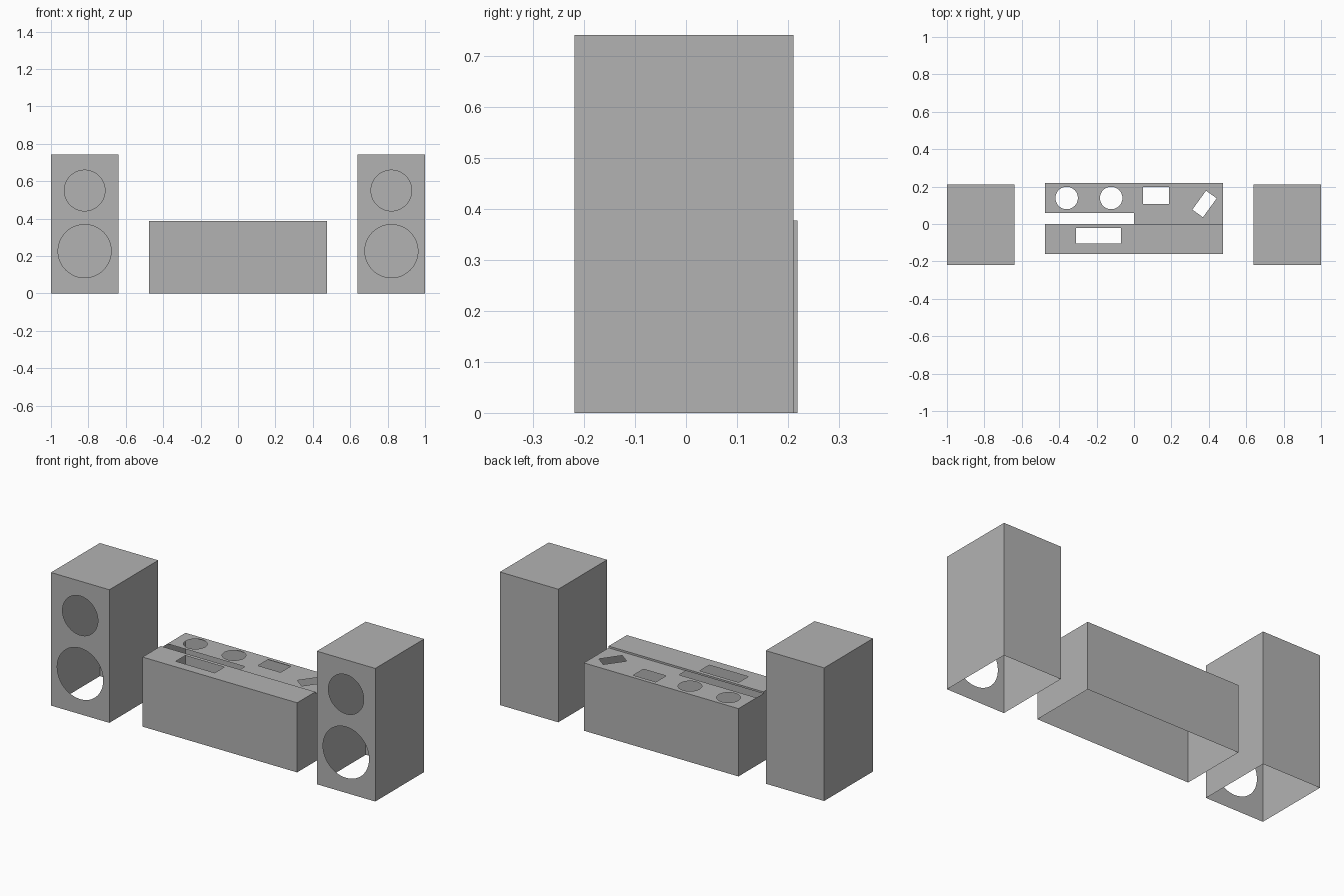
import bpy, bmesh, math
from mathutils import Vector

cube = bpy.data.objects.get("Cube")
if cube:
    bpy.data.objects.remove(cube, do_unlink=True)

GREY = (0.45, 0.45, 0.45, 1)
grey = bpy.data.materials.new("plain_grey")
grey.use_nodes = True
grey.diffuse_color = GREY
grey.node_tree.nodes["Principled BSDF"].inputs["Base Color"].default_value = GREY


def rect(a0, a1, b0, b1):
    return [(a0, b0), (a1, b0), (a1, b1), (a0, b1)]


def tilted_rect(a, b, width, height, angle):
    c, s = math.cos(angle), math.sin(angle)
    return [(a + c * u - s * v, b + s * u + c * v)
            for u, v in rect(-width / 2, width / 2, -height / 2, height / 2)]


def circle(a, b, r, n=48):
    return [(a + r * math.cos(math.tau * i / n), b + r * math.sin(math.tau * i / n))
            for i in range(n)]


def panel(bm, axis, offset, side, outline, *holes):
    """Thin flat sheet across one axis, with cut-out holes, facing side (+1 or -1)."""
    normal = Vector([side if i == axis else 0 for i in range(3)])
    edges = []
    for loop in (outline, *holes):
        verts = []
        for p in loop:
            co = list(p)
            co.insert(axis, offset)
            verts.append(bm.verts.new(co))
        edges += [bm.edges.new((verts[i - 1], verts[i])) for i in range(len(verts))]
    if holes:
        result = bmesh.ops.triangle_fill(bm, use_beauty=True, edges=edges, normal=normal)
        faces = [f for f in result["geom"] if isinstance(f, bmesh.types.BMFace)]
    else:
        faces = [bm.faces.new(verts)]
    for f in faces:
        f.normal_update()
        if f.normal.dot(normal) < 0:
            f.normal_flip()


def finish(bm, name):
    bmesh.ops.remove_doubles(bm, verts=bm.verts, dist=0.0005)
    mesh = bpy.data.meshes.new(name)
    bm.to_mesh(mesh)
    bm.free()
    mesh.materials.append(grey)
    bpy.context.collection.objects.link(bpy.data.objects.new(name, mesh))


# Speakers: hollow shells, open below, with two round openings in front
def speaker(name, x):
    bm = bmesh.new()
    x0, x1, y0, y1, top = x - 0.18, x + 0.18, -0.219, 0.211, 0.742
    panel(bm, 1, y0, -1, rect(x0, x1, 0, top),
          circle(x, 0.226, 0.142), circle(x, 0.55, 0.109))
    panel(bm, 1, y1, 1, rect(x0, x1, 0, top))
    panel(bm, 0, x0, -1, rect(y0, y1, 0, top))
    panel(bm, 0, x1, 1, rect(y0, y1, 0, top))
    panel(bm, 2, top, 1, rect(x0, x1, y0, y1))
    finish(bm, name)


speaker("right_speaker", -0.82)
speaker("left_speaker", 0.82)

# Console: hollow shell, open below, front half of the top slightly raised
bm = bmesh.new()
W, FRONT, BACK, LOW, HIGH = 0.477, -0.16, 0.219, 0.378, 0.388
panel(bm, 1, FRONT, -1, rect(-W, W, 0, HIGH))
panel(bm, 1, BACK, 1, rect(-W, W, 0, LOW))
for side in (-1, 1):
    panel(bm, 0, side * W, side,
          [(FRONT, 0), (BACK, 0), (BACK, LOW), (0, LOW), (0, HIGH), (FRONT, HIGH)])
# raised front strip with its slot, and the step behind it
panel(bm, 2, HIGH, 1, rect(-W, W, FRONT, 0), rect(-0.31, -0.07, -0.105, -0.022))
panel(bm, 1, 0, 1, rect(-W, W, LOW, HIGH))
# lower back deck, notched on one half, with knob and button openings
panel(bm, 2, LOW, 1,
      [(0, 0), (W, 0), (W, BACK), (-W, BACK), (-W, 0.06), (0, 0.06)],
      circle(-0.36, 0.139, 0.06), circle(-0.122, 0.139, 0.06),
      rect(0.048, 0.187, 0.108, 0.197),
      tilted_rect(0.377, 0.107, 0.07, 0.125, math.radians(-36)))
finish(bm, "console")
